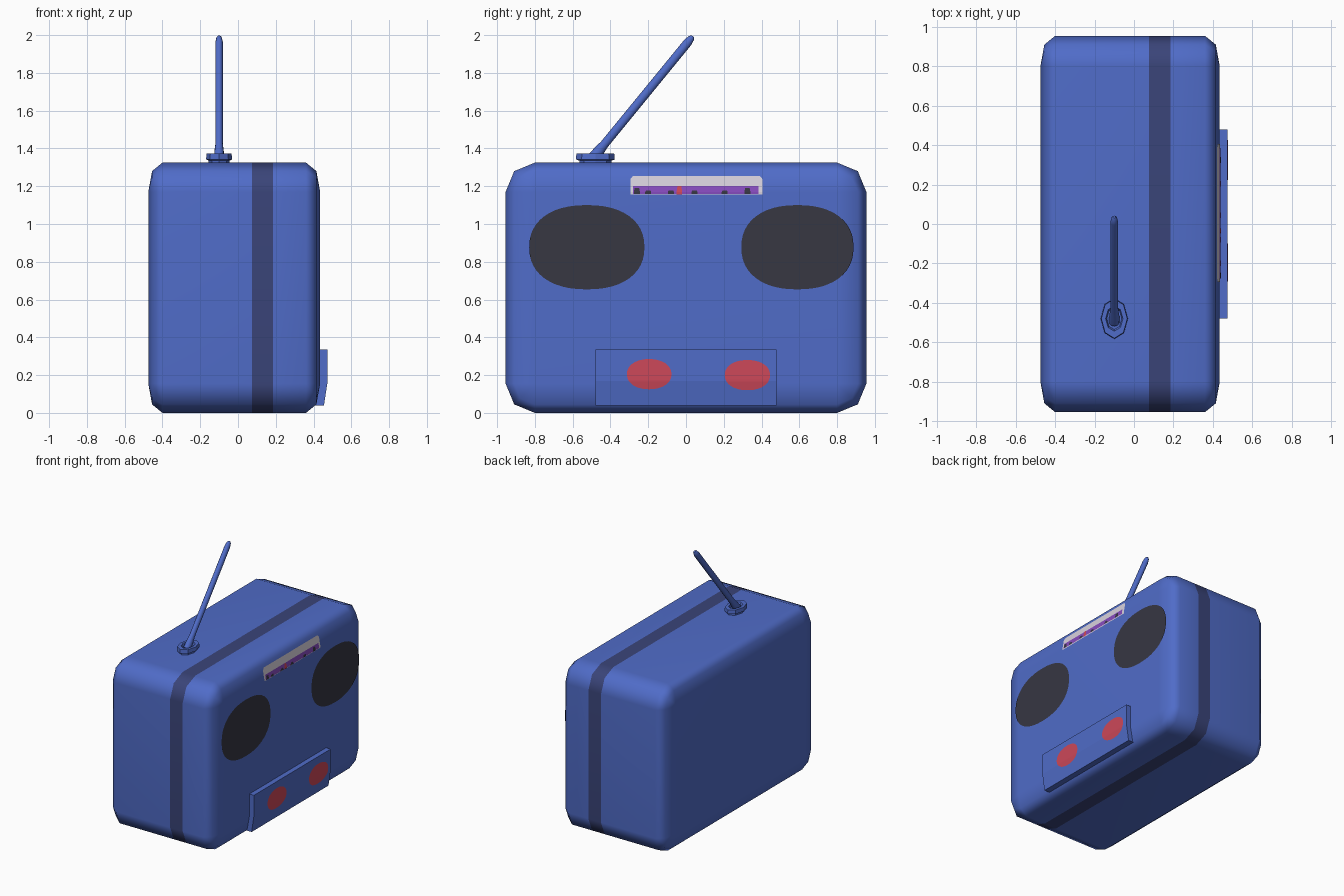
import bpy, bmesh, math
from mathutils import Vector

if "Cube" in bpy.data.objects:
    bpy.data.objects.remove(bpy.data.objects["Cube"])


def material(name, rgb):
    m = bpy.data.materials.new(name)
    m.diffuse_color = (*rgb, 1)
    m.use_nodes = True
    m.node_tree.nodes["Principled BSDF"].inputs["Base Color"].default_value = m.diffuse_color
    return m


BLUE = material("blue", (0.08, 0.15, 0.58))
NAVY = material("navy", (0.042, 0.058, 0.19))
CHARCOAL = material("charcoal", (0.038, 0.038, 0.055))
RED = material("red", (0.61, 0.065, 0.10))
WHITE = material("off_white", (0.68, 0.64, 0.72))
PURPLE = material("purple", (0.24, 0.07, 0.51))


def finish(name, bm, mats, angle=None, recalc=True):
    if recalc:
        bmesh.ops.recalc_face_normals(bm, faces=bm.faces)
    me = bpy.data.meshes.new(name)
    bm.to_mesh(me)
    bm.free()
    for m in mats:
        me.materials.append(m)
    ob = bpy.data.objects.new(name, me)
    bpy.context.collection.objects.link(ob)
    if angle:
        bpy.ops.object.select_all(action='DESELECT')
        ob.select_set(True)
        bpy.context.view_layer.objects.active = ob
        bpy.ops.object.shade_smooth_by_angle(angle=math.radians(angle))
    return ob


def loft(bm, rings):
    """Skin a list of closed point rings and cap both ends."""
    vs = [[bm.verts.new(p) for p in r] for r in rings]
    n = len(vs[0])
    for a, b in zip(vs, vs[1:]):
        for i in range(n):
            bm.faces.new((a[i], a[(i + 1) % n], b[(i + 1) % n], b[i]))
    bm.faces.new(vs[0])
    bm.faces.new(vs[-1])


# Rounded case: rounded rectangles stacked along x
R, HALF_Y, TOP = 0.155, 0.955, 1.325


def rounded_rect(x, inset):
    r, pts = R - inset, []
    corners = [(HALF_Y - R, TOP - R), (R - HALF_Y, TOP - R), (R - HALF_Y, R), (HALF_Y - R, R)]
    for k, (cy, cz) in enumerate(corners):
        for s in range(3):
            a = math.radians(90 * k + 45 * s)
            pts.append((x, cy + r * math.cos(a), cz + r * math.sin(a)))
    return pts


bm = bmesh.new()
loft(bm, [rounded_rect(x, d) for x, d in [
    (-0.475, R), (-0.455, 0.045), (-0.40, 0), (0.075, 0),
    (0.185, 0), (0.36, 0), (0.415, 0.045), (0.435, R)]])
bmesh.ops.remove_doubles(bm, verts=bm.verts, dist=0.0005)
for f in bm.faces:  # dark band around the case
    f.material_index = int(0.08 < f.calc_center_median().x < 0.18)
case = finish("case", bm, [BLUE, NAVY], 60)
wn = case.modifiers.new("weighted_normals", 'WEIGHTED_NORMAL')
wn.keep_sharp = True

# Control panel at the bottom of the speaker side
bm = bmesh.new()
profile = [(0.42, 0.335), (0.475, 0.335), (0.475, 0.17), (0.455, 0.04), (0.40, 0.04)]
loft(bm, [[(x, y, z) for x, z in profile] for y in (-0.48, 0.48)])
finish("control_panel", bm, [BLUE])


def case_x(z):
    return 0.435 - max(0, z - (TOP - R)) * 0.02 / 0.11


def panel_x(z):
    return 0.475 - max(0, 0.17 - z) * 0.02 / 0.13


def decal(name, rows, surf, mat, off):
    """Thin sheet on a surface from rows of (z, y_min, y_max), bottom to top."""
    bm = bmesh.new()
    vs = [[bm.verts.new((surf(z) + off, y, z)) for y in (a, b)] for z, a, b in rows]
    for p, q in zip(vs, vs[1:]):
        bm.faces.new((p[0], p[1], q[1], q[0]))
    return finish(name, bm, [mat], recalc=False)


def oval(name, y, z, ry, rz, power, surf, mat):
    rows = []
    for i in range(25):
        t = math.pi * (i / 24 - 0.5)
        s, c = math.sin(t), max(0.01, math.cos(t))
        rows.append((z + rz * math.copysign(abs(s) ** power, s),
                     y - ry * c ** power, y + ry * c ** power))
    decal(name, rows, surf, mat, 0.003)


# Speakers and knobs
oval("speaker_left", -0.525, 0.877, 0.305, 0.223, 0.88, case_x, CHARCOAL)
oval("speaker_right", 0.59, 0.877, 0.297, 0.223, 0.88, case_x, CHARCOAL)
oval("knob_left", -0.195, 0.205, 0.118, 0.08, 0.93, panel_x, RED)
oval("knob_right", 0.325, 0.2, 0.12, 0.08, 0.93, panel_x, RED)

# Tuning dial: window, scale, ticks and pointer
decal("dial_window", [(1.155, -0.295, 0.405), (1.17, -0.295, 0.405), (1.238, -0.295, 0.405),
                      (1.255, -0.28, 0.39)], case_x, WHITE, 0.002)
decal("dial_scale", [(1.16, -0.28, 0.385), (1.17, -0.28, 0.385), (1.2, -0.28, 0.385)],
      case_x, PURPLE, 0.004)
for i, y in enumerate((-0.26, -0.2, -0.08, 0.045, 0.205, 0.325)):
    h = 1.19 if i in (0, 5) else 1.178
    decal(f"dial_tick_{i + 1}", [(1.16, y - 0.016, y + 0.016), (1.17, y - 0.016, y + 0.016),
                                 (h, y - 0.012, y + 0.012)], case_x, CHARCOAL, 0.006)
decal("dial_pointer", [(1.157, -0.05, -0.02), (1.17, -0.05, -0.02), (1.2, -0.045, -0.025)],
      case_x, RED, 0.007)


# Antenna socket: eight-sided oval cup with a recessed top
def socket_ring(rx, ry, z):
    return [(-0.1 + rx * math.cos(a), -0.48 + ry * math.sin(a), z)
            for a in (math.pi / 4 * k for k in range(8))]


bm = bmesh.new()
loft(bm, [socket_ring(*r) for r in [(0.055, 0.085, 1.31), (0.055, 0.085, 1.335), (0.069, 0.103, 1.342),
                                    (0.066, 0.1, 1.372), (0.044, 0.064, 1.372), (0.038, 0.055, 1.35)]])
finish("antenna_socket", bm, [BLUE], 30)

# Antenna rod: slightly tapered tube with a rounded tip
base, tip = Vector((-0.1, -0.495, 1.345)), Vector((-0.1, 0.036, 1.994))
axis = (tip - base).normalized()
side, up = Vector((1, 0, 0)), axis.cross(Vector((1, 0, 0)))
bm = bmesh.new()
rings = []
for t, r in [(0, 0.027), (0.06, 0.025), (0.12, 0.02), (0.95, 0.02), (0.985, 0.015), (1.0, 0.007)]:
    c = base.lerp(tip, t)
    rings.append([c + side * r * math.cos(a) + up * r * 1.15 * math.sin(a)
                  for a in (math.pi / 6 * k for k in range(12))])
loft(bm, rings)
finish("antenna", bm, [BLUE], 50)
